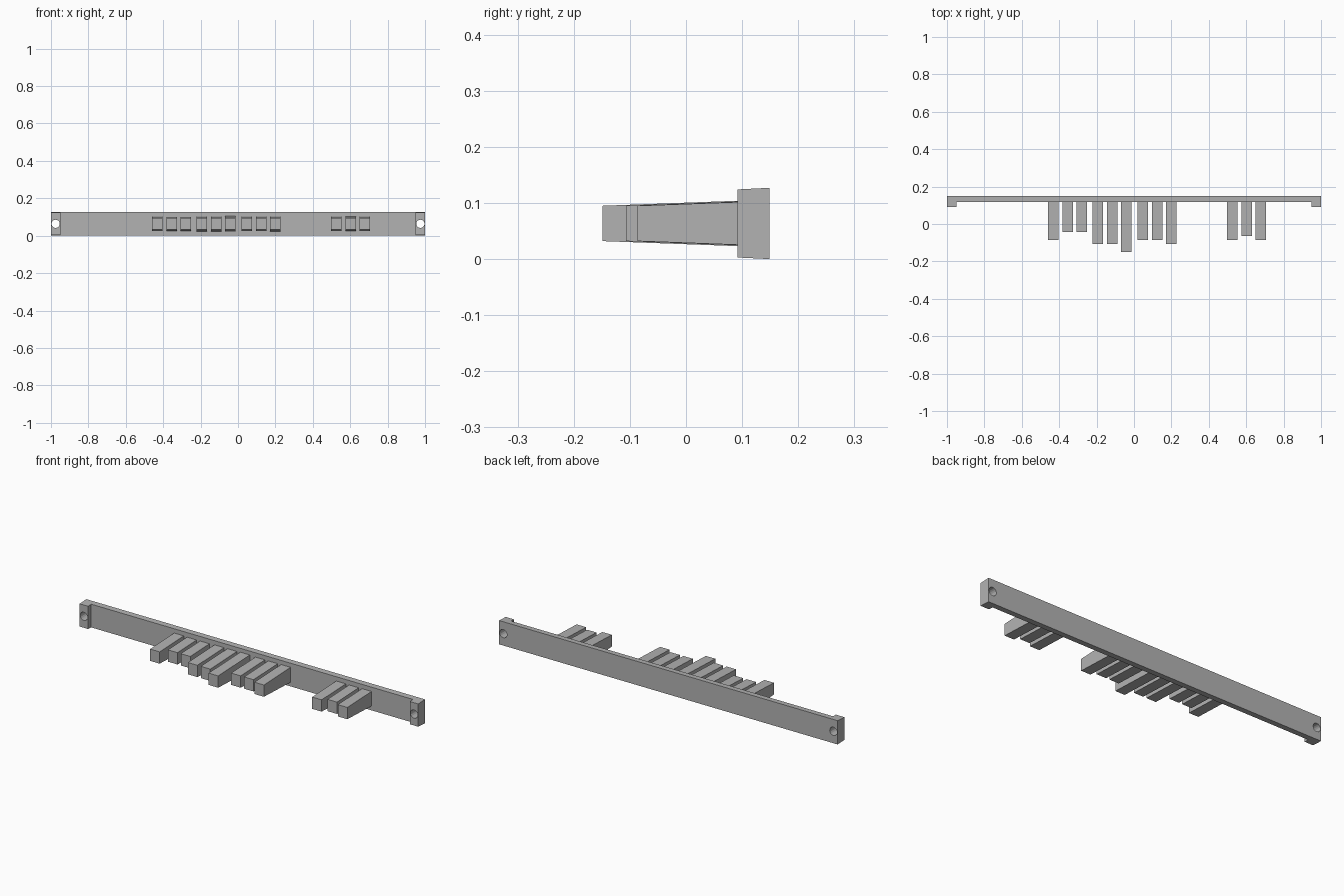
import bpy
import bmesh
from mathutils import Matrix

cube = bpy.data.objects.get("Cube")
if cube:
    bpy.data.objects.remove(cube, do_unlink=True)

grey = bpy.data.materials.new("plain grey")
grey.use_nodes = True
grey.diffuse_color = (0.45, 0.45, 0.45, 1)
grey.node_tree.nodes["Principled BSDF"].inputs["Base Color"].default_value = grey.diffuse_color

MID_Z = 0.0635      # height of the centre line
BACK = 0.149
PLATE_FRONT = 0.118
PAD_FRONT = 0.092
DRAFT = 0.037       # moulding draft on top and bottom faces


def add_object(name, bm):
    bmesh.ops.recalc_face_normals(bm, faces=bm.faces)
    mesh = bpy.data.meshes.new(name)
    bm.to_mesh(mesh)
    bm.free()
    mesh.materials.append(grey)
    obj = bpy.data.objects.new(name, mesh)
    bpy.context.collection.objects.link(obj)
    return obj


def extrude_outline(name, points, height):
    """Extrude a plan outline symmetrically in z; height(y) gives the half height."""
    bm = bmesh.new()
    top = [bm.verts.new((x, y, MID_Z + height(y))) for x, y in points]
    low = [bm.verts.new((x, y, MID_Z - height(y))) for x, y in points]
    bm.faces.new(top)
    bm.faces.new(low[::-1])
    for i in range(len(points)):
        j = (i + 1) % len(points)
        bm.faces.new((top[i], low[i], low[j], top[j]))
    return add_object(name, bm)


# Back plate with a raised pad at each end
half = [(1, BACK), (1, PAD_FRONT), (0.95, PAD_FRONT), (0.95, PLATE_FRONT)]
outline = half + [(-x, y) for x, y in reversed(half)]
plate = extrude_outline("back_plate", outline, lambda y: 0.0635 - (BACK - y) * 0.05)

# Screw holes through the end pads
bm = bmesh.new()
for side in (-1, 1):
    place = Matrix.Translation((side * 0.975, 0.12, MID_Z)) @ Matrix.Rotation(1.5707963, 4, "X")
    bmesh.ops.create_cone(bm, cap_ends=True, segments=16, radius1=0.022,
                          radius2=0.022, depth=0.2, matrix=place)
cutter = add_object("hole_cutter", bm)
cutter.hide_render = True
cut = plate.modifiers.new("screw_holes", "BOOLEAN")
cut.operation = "DIFFERENCE"
cut.solver = "EXACT"
cut.object = cutter
bpy.context.view_layer.update()
graph = bpy.context.evaluated_depsgraph_get()
holed = bpy.data.meshes.new_from_object(plate.evaluated_get(graph))
plate.modifiers.clear()
plate.data = holed
bpy.data.objects.remove(cutter, do_unlink=True)

# Drafted teeth in groups of three; each step lengthens a tooth
groups = [(-0.355, (2, 0, 0)), (-0.117, (3, 3, 5)),
          (0.124, (2, 2, 3)), (0.602, (2, 1, 2))]
for g, (centre, steps) in enumerate(groups):
    for t, step in enumerate(steps):
        x = centre + (t - 1) * 0.076
        tip = -0.044 - step * 0.021
        corners = [(x - 0.028, tip), (x + 0.028, tip),
                   (x + 0.028, PLATE_FRONT + 0.002), (x - 0.028, PLATE_FRONT + 0.002)]
        extrude_outline(f"tooth_{g + 1}_{t + 1}", corners,
                        lambda y, tip=tip: 0.0315 + (y - tip) * DRAFT)
